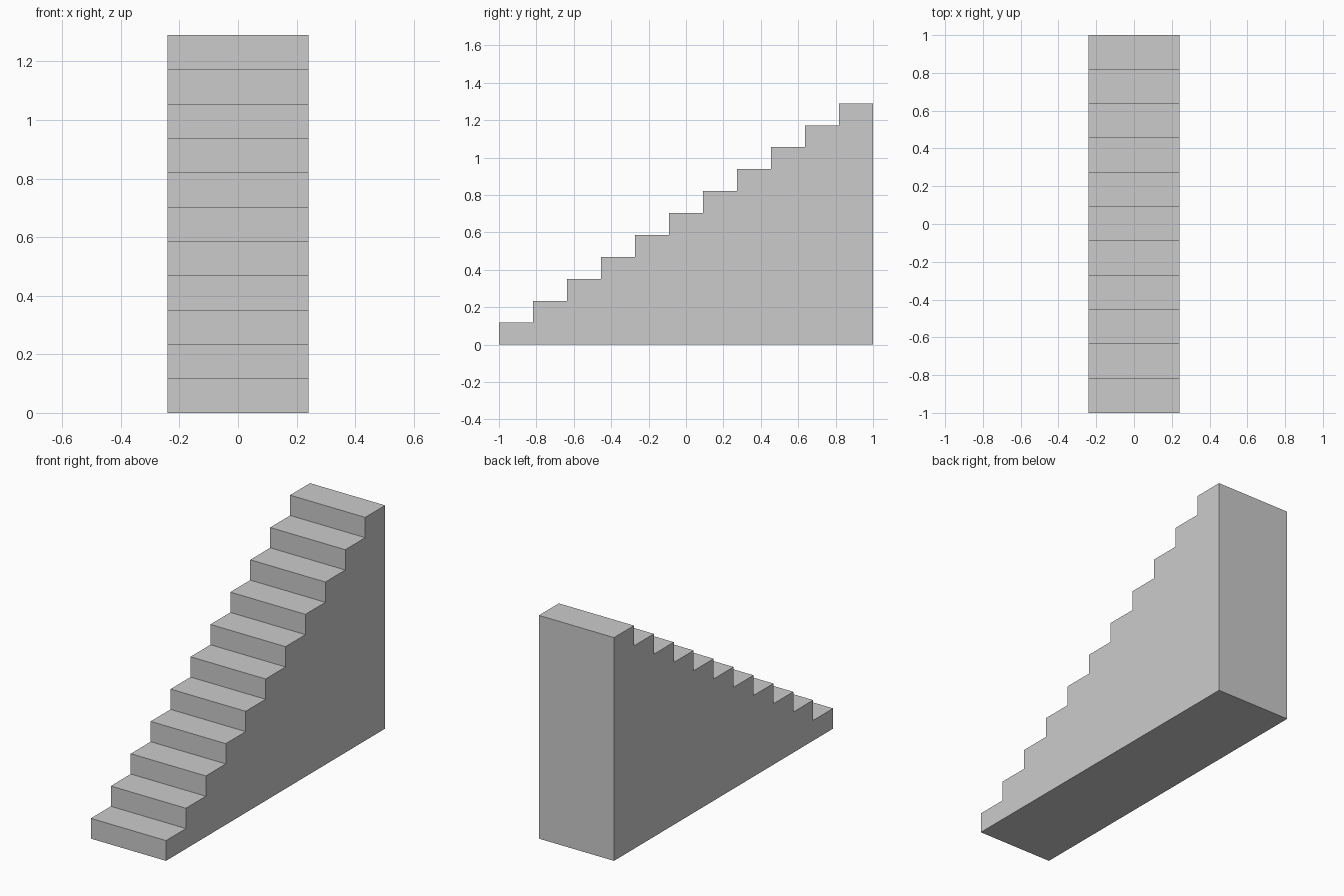
import bpy
import bmesh

STEPS = 11
WIDTH, LENGTH, HEIGHT = 0.48, 2.0, 1.29

if "Cube" in bpy.data.objects:
    bpy.data.objects.remove(bpy.data.objects["Cube"])

# Plain grey stone
grey = bpy.data.materials.new("light_grey")
grey.use_nodes = True
colour = (0.6, 0.6, 0.6, 1)
grey.diffuse_color = colour
grey.node_tree.nodes["Principled BSDF"].inputs["Base Color"].default_value = colour

# Stepped side profile: a riser and a tread for each step
tread, riser = LENGTH / STEPS, HEIGHT / STEPS
profile = [(LENGTH / 2, 0), (-LENGTH / 2, 0)]
for i in range(STEPS):
    y, z = -LENGTH / 2 + i * tread, (i + 1) * riser
    profile += [(y, z), (y + tread, z)]

# Solid staircase: profile extruded across the width
bm = bmesh.new()
side = bm.faces.new([bm.verts.new((-WIDTH / 2, y, z)) for y, z in profile])
result = bmesh.ops.extrude_face_region(bm, geom=[side], use_keep_orig=True)
moved = [v for v in result["geom"] if isinstance(v, bmesh.types.BMVert)]
bmesh.ops.translate(bm, verts=moved, vec=(WIDTH, 0, 0))
bmesh.ops.recalc_face_normals(bm, faces=bm.faces[:])

mesh = bpy.data.meshes.new("staircase")
bm.to_mesh(mesh)
bm.free()
mesh.materials.append(grey)
bpy.context.collection.objects.link(bpy.data.objects.new("staircase", mesh))
